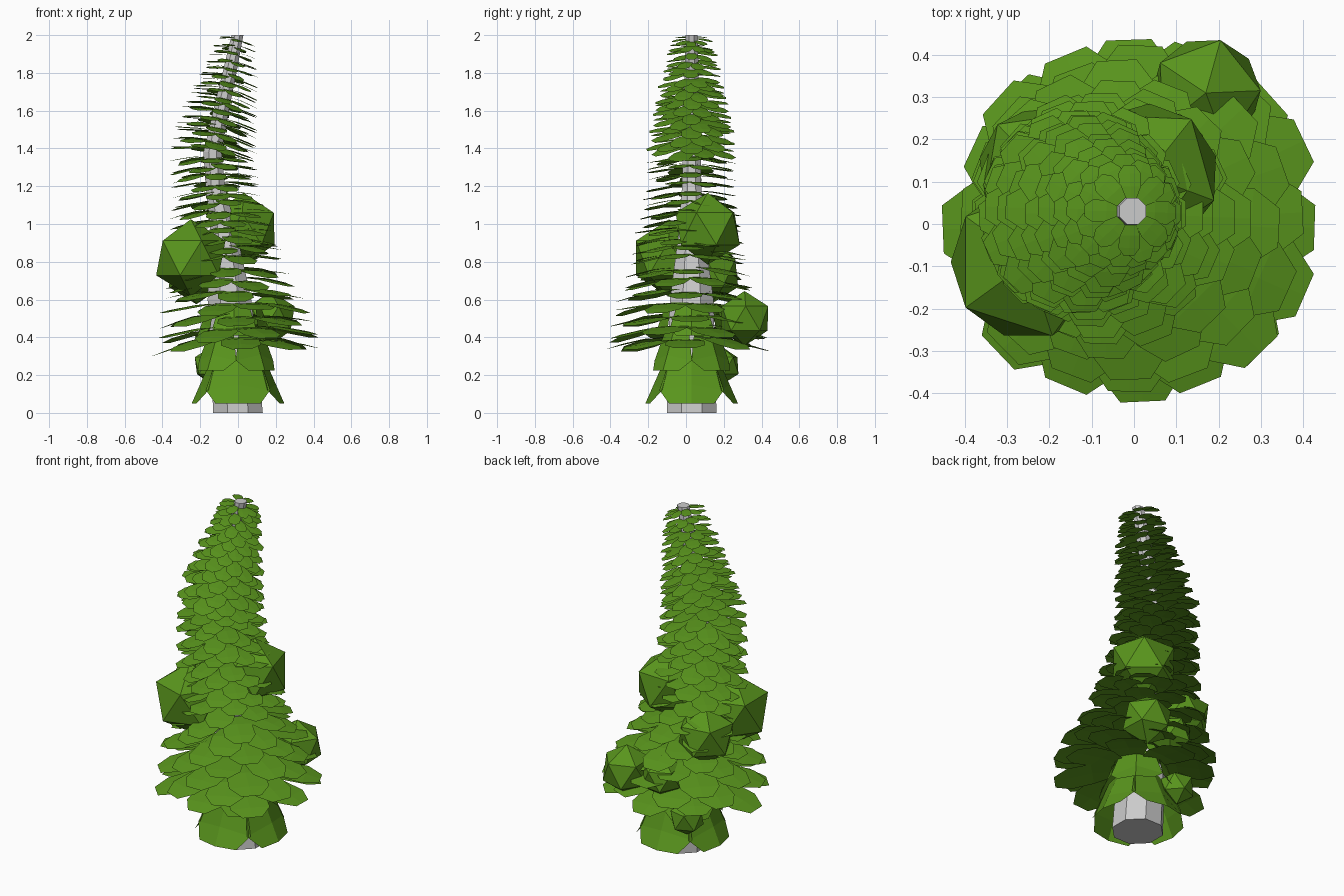
import bpy, bmesh, math, random
from mathutils import Vector

if "Cube" in bpy.data.objects:
    bpy.data.objects.remove(bpy.data.objects["Cube"])

random.seed(4)
green = bpy.data.materials.new("leaf_green")
green.diffuse_color = (0.10, 0.30, 0.012, 1)
green.use_nodes = True
green.node_tree.nodes["Principled BSDF"].inputs["Base Color"].default_value = green.diffuse_color

# Trunk profile: height, centre x, radius (centre y stays put)
TRUNK = [(0, 0, .142), (.3, -.02, .135), (.6, -.045, .125), (.95, -.075, .075),
         (1.2, -.12, .055), (1.38, -.135, .052), (1.6, -.09, .045),
         (1.8, -.045, .04), (2.0, -.003, .034)]
CY = 0.03
# Foliage reach by height
REACH = [(.36, .45), (.5, .42), (.6, .385), (.8, .31), (1.0, .27), (1.2, .24), (1.4, .235),
         (1.6, .20), (1.8, .155), (1.9, .125), (2.0, .09)]


def lerp_table(table, z, col=1):
    z = min(max(z, table[0][0]), table[-1][0])
    for a, b in zip(table, table[1:]):
        if z <= b[0]:
            f = (z - a[0]) / (b[0] - a[0])
            return a[col] + (b[col] - a[col]) * f


def finish(bm, name, mat=None):
    me = bpy.data.meshes.new(name)
    bm.to_mesh(me)
    bm.free()
    ob = bpy.data.objects.new(name, me)
    bpy.context.collection.objects.link(ob)
    if mat:
        me.materials.append(mat)
    return ob


def leaf(bm, root, out, side, up, stations):
    """Creased blade; stations are (distance out, rise, half width, edge drop, edge pull-in)."""
    rows = []
    for d, h, w, e, p in stations:
        c = root + out * d + up * h
        edge = c - up * e - out * p
        rows.append([bm.verts.new(edge - side * w), bm.verts.new(c),
                     bm.verts.new(edge + side * w)])
    for a, b in zip(rows, rows[1:]):
        for i in range(2):
            bm.faces.new((a[i], b[i], b[i + 1], a[i + 1]))


# Bent octagonal trunk
bm = bmesh.new()
rings = []
for z, x, r in TRUNK:
    rings.append([bm.verts.new((x + r * math.cos(math.tau * (i + .5) / 8),
                                CY + r * math.sin(math.tau * (i + .5) / 8), z))
                  for i in range(8)])
for a, b in zip(rings, rings[1:]):
    for i in range(8):
        j = (i + 1) % 8
        bm.faces.new((a[i], a[j], b[j], b[i]))
bm.faces.new(rings[0][::-1])
bm.faces.new(rings[-1])
finish(bm, "trunk")

# Steep skirt petals around the foot, four per tier, wide enough to overlap
bm = bmesh.new()
Z = Vector((0, 0, 1))
for tier, top in enumerate((.30, .43, .58)):
    cx = (0, -.01, -.02)[tier]
    k = (1, .82, .68)[tier]
    tip = (.245, .215, .195)[tier]
    for i in range(4):
        a = math.radians(90 * i + 45 * (tier % 2))
        out = Vector((math.cos(a), math.sin(a), 0))
        side = Vector((-out.y, out.x, 0))
        leaf(bm, Vector((cx, CY, top)), out, side, Z,
             [(.135, 0, .11 * k, 0, .025), (.135 + (tip - .135) * .6, -.15 * k, .17 * k, .03, .045),
              (tip, -.25 * k, .12 * k, 0, .025)])
finish(bm, "foot_petals", green)

# Drooping rings of leaves, roughly square to the bent trunk
bm = bmesh.new()
z, n = .395, 0
while z < 1.995:
    x = lerp_table(TRUNK, z)
    rt = lerp_table(TRUNK, z, 2)
    dx = lerp_table(TRUNK, z + .03) - lerp_table(TRUNK, z - .03)
    if z < 1.37:
        dx *= .3
    if z > 1.95:
        dx = .012
    if z < .8:                      # low rings sit centred under the tree
        x *= max(0, (z - .5) / .3)
    up = Vector((dx, 0, .06)).normalized()
    ax = Vector((up.z, 0, -up.x))
    ay = Vector((0, 1, 0))
    R = lerp_table(REACH, z - .03)
    droop = .15 - .03 * min(1, (z - .39) / .6)
    for i in range(8):
        a = math.radians(45 * i + 22.5 * (n % 2)) + random.uniform(-.06, .06)
        out = ax * math.cos(a) + ay * math.sin(a)
        side = ay * math.cos(a) - ax * math.sin(a)
        r = R * random.uniform(.94, 1.03)
        d0 = rt * .9
        L = r - d0
        w = .25 * r
        e = .012 * r
        dr = droop * random.uniform(.7, 1.25)
        root = Vector((x, CY - .025 * max(0, min(1, (1.4 - z))), z + random.uniform(-.012, .012)))
        leaf(bm, root, out, side, up,
             [(d0, 0, w * .55, 0, 0), (d0 + L * .35, -L * .15 * dr, w * .95, e, 0),
              (d0 + L * .75, -L * .75 * dr, w, e, 0),
              (r, -L * 1.3 * dr, w * .5, 0, 0)])
    n += 1
    z += .062 if z < .8 else (.048 if z < 1.4 else .038)
for v in bm.verts:
    v.co.z = min(v.co.z, 2.0)
finish(bm, "leaf_rings", green)

# Faceted leaf clumps: x, y, z, radius, turn
CLUMPS = [(-.25, -.09, .82, .205, 0), (.03, .115, .975, .19, .9), (.17, .31, .5, .145, 1.3),
          (-.03, .27, .5, .12, 2.7), (-.22, .13, .74, .165, 3.6), (-.14, .19, .25, .10, 4.5)]
for i, (x, y, z, r, turn) in enumerate(CLUMPS):
    bpy.ops.mesh.primitive_ico_sphere_add(subdivisions=1, radius=r, location=(x, y, z),
                                          rotation=(0, 0, turn))
    ob = bpy.context.object
    ob.name = f"leaf_clump_{i + 1}"
    ob.data.materials.append(green)
